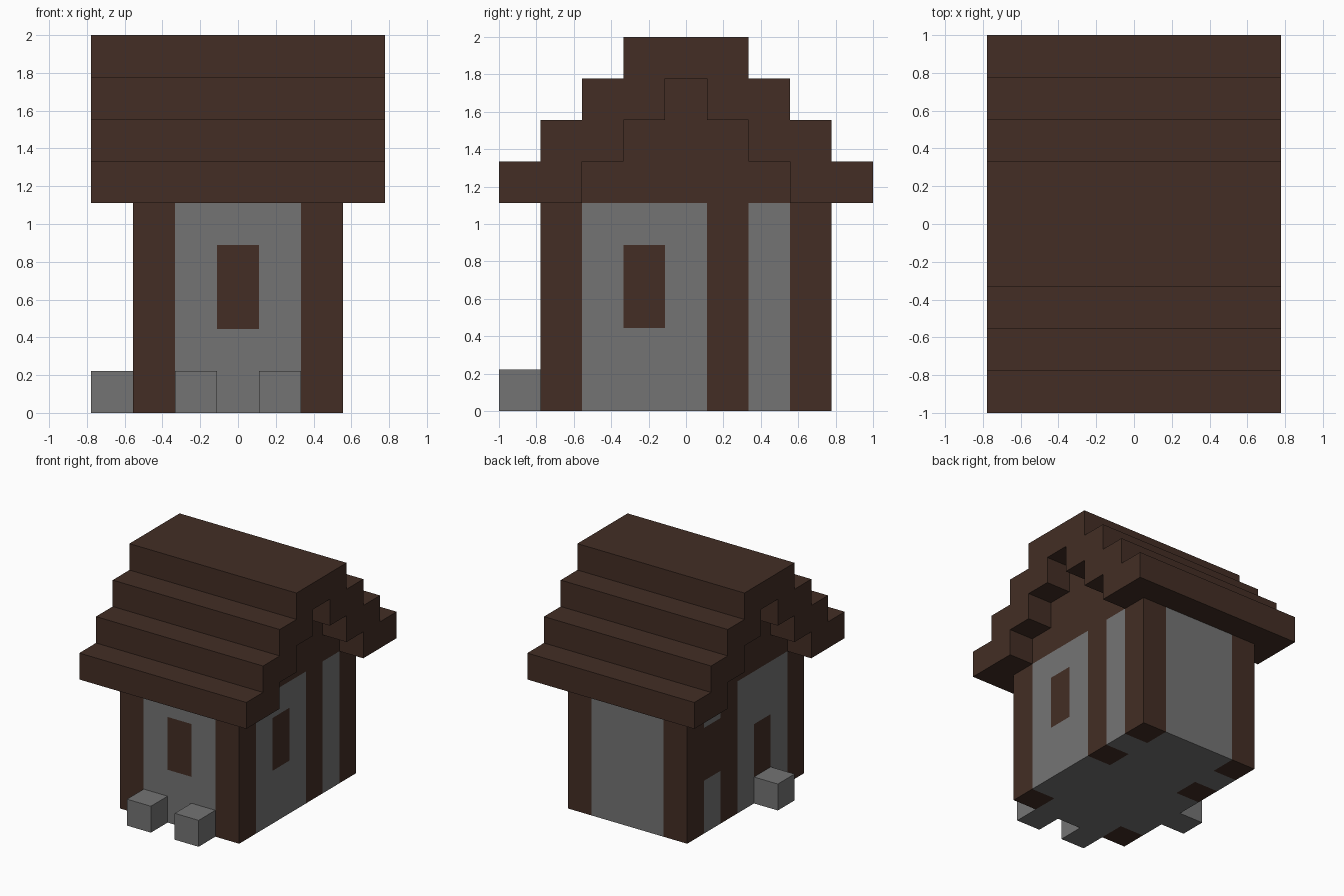
import bpy, bmesh
from mathutils import Vector

U = 2 / 9  # edge length of one building block

default = bpy.data.objects.get("Cube")
if default:
    bpy.data.objects.remove(default, do_unlink=True)


def make_material(name, color):
    mat = bpy.data.materials.new(name)
    mat.use_nodes = True
    mat.diffuse_color = (*color, 1)
    bsdf = mat.node_tree.nodes["Principled BSDF"]
    bsdf.inputs["Base Color"].default_value = (*color, 1)
    bsdf.inputs["Roughness"].default_value = 1
    return mat


WOOD = make_material("dark wood", (0.056, 0.027, 0.018))
STONE = make_material("grey stone", (0.175, 0.175, 0.175))


def finish(bm, name, *materials):
    bmesh.ops.recalc_face_normals(bm, faces=bm.faces)
    mesh = bpy.data.meshes.new(name)
    bm.to_mesh(mesh)
    bm.free()
    for mat in materials:
        mesh.materials.append(mat)
    obj = bpy.data.objects.new(name, mesh)
    bpy.context.collection.objects.link(obj)
    return obj


def box(low, size):
    """Box given by its low corner and size, in blocks."""
    bm = bmesh.new()
    bmesh.ops.create_cube(bm, size=1)
    for v in bm.verts:
        v.co = Vector([(l + (c + 0.5) * s) * U for l, c, s in zip(low, v.co, size)])
    return bm


def extrude_profile(name, points, half_width, mat):
    """Extrude a (y, z) outline in blocks along x."""
    bm = bmesh.new()
    face = bm.faces.new([bm.verts.new((-half_width * U, y * U, z * U)) for y, z in points])
    new = bmesh.ops.extrude_face_region(bm, geom=[face])["geom"]
    verts = [g for g in new if isinstance(g, bmesh.types.BMVert)]
    bmesh.ops.translate(bm, verts=verts, vec=(2 * half_width * U, 0, 0))
    return finish(bm, name, mat)


def steps(half, base, count):
    """Right half of a stepped outline, going up and inward."""
    return [(half - i, base + i + k) for i in range(count) for k in (0, 1)]


def mirrored(points):
    return [(-y, z) for y, z in reversed(points)]


# House body, cut along block lines so timbers and windows are flush faces
SIZE = (5, 7, 5)
LOW = (-2.5, -3.5, 0)
body = box(LOW, SIZE)
for axis in range(3):
    for i in range(1, SIZE[axis]):
        co, normal = Vector(), Vector()
        co[axis] = (LOW[axis] + i) * U
        normal[axis] = 1
        bmesh.ops.bisect_plane(body, geom=body.verts[:] + body.edges[:] + body.faces[:],
                               plane_co=co, plane_no=normal)

# Wooden zones as (x, y, lowest z, highest z) block cells
posts = [(x, y, 0, 5) for x in (0, 4) for y in (0, 4, 6)]
windows = [(2, 0, 2, 4), (4, 2, 2, 4), (0, 5, 2, 4), (0, 2, 1, 3)]


def is_wood(face):
    x, y, z = face.calc_center_median() / U - Vector(LOW)
    e = 0.01
    return any(a - e < x < a + 1 + e and b - e < y < b + 1 + e and lo < z + e < hi + 2 * e
               for a, b, lo, hi in posts + windows)


for f in body.faces:
    f.material_index = int(is_wood(f))

# Merge neighbouring faces of one colour
bmesh.ops.dissolve_limit(body, angle_limit=0.01, verts=body.verts, edges=body.edges,
                         delimit={"MATERIAL"})
bmesh.ops.triangulate(body, faces=[f for f in body.faces if len(f.verts) > 4])
finish(body, "house_body", STONE, WOOD)

# Stepped roof shell with overhang
outer, inner = steps(4.5, 5, 4), steps(2.5, 5, 3)
extrude_profile("stepped_roof", outer + mirrored(outer) +
                [(-y, z) for y, z in inner] + inner[::-1], 3.5, WOOD)

# Gable walls and attic under the roof
extrude_profile("gable", inner + mirrored(inner), 2.5, WOOD)

# Loose stones at the front and a step at the side
for name, low in (("front_stone_right", (-1.5, -4.5, 0)),
                  ("front_stone_left", (0.5, -4.5, 0)),
                  ("side_step", (-3.5, -1.5, 0))):
    finish(box(low, (1, 1, 1)), name, STONE)
